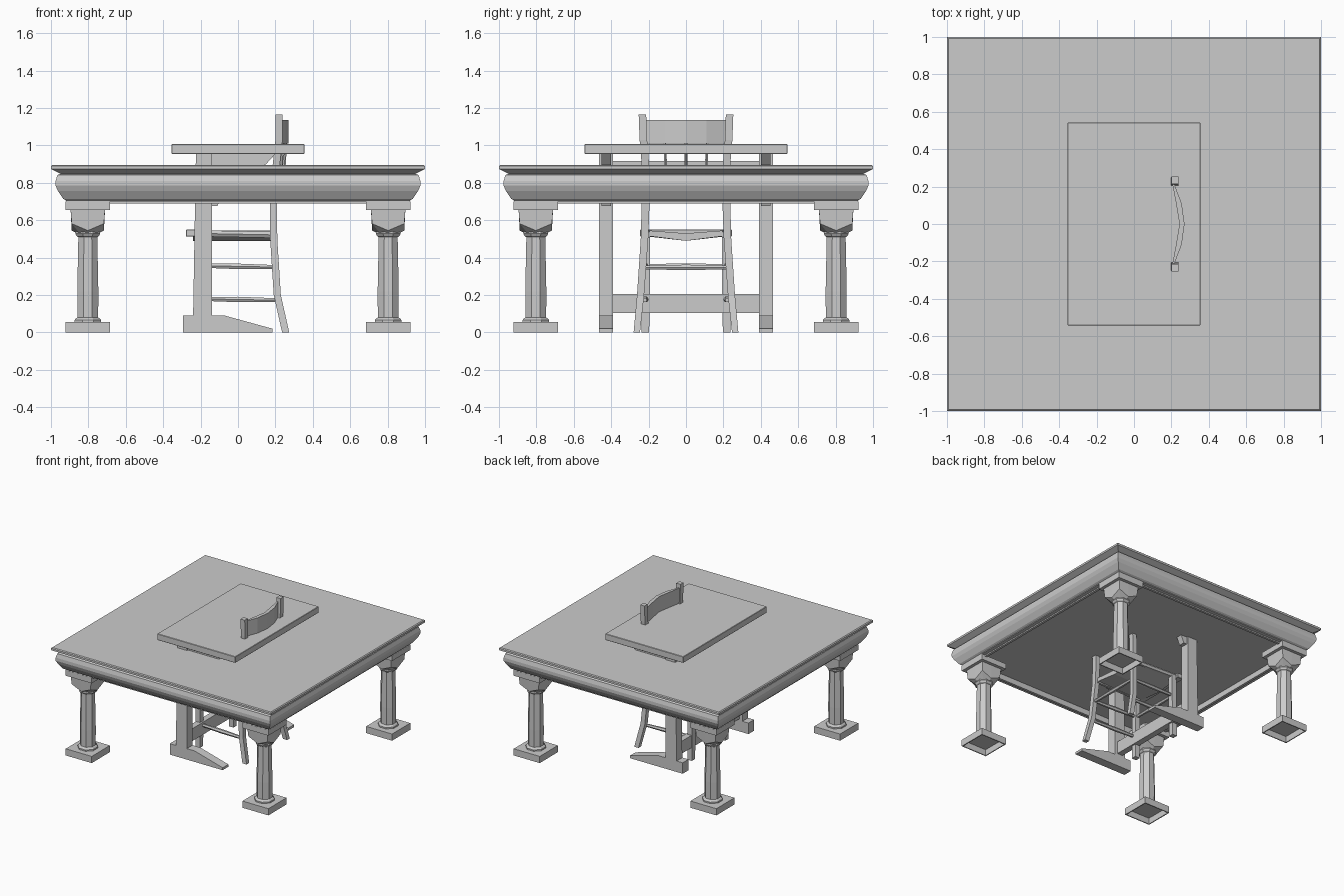
import bpy, bmesh, math
from mathutils import Vector

if "Cube" in bpy.data.objects:
    bpy.data.objects.remove(bpy.data.objects["Cube"])


def finish(name, bm):
    bmesh.ops.recalc_face_normals(bm, faces=bm.faces)
    me = bpy.data.meshes.new(name)
    bm.to_mesh(me)
    bm.free()
    ob = bpy.data.objects.new(name, me)
    bpy.context.collection.objects.link(ob)
    return ob


def loft(name, rings, start=True, end=True):
    """Skin a list of closed rings of points."""
    bm = bmesh.new()
    vs = [[bm.verts.new(p) for p in r] for r in rings]
    n = len(vs[0])
    for a, b in zip(vs, vs[1:]):
        for i in range(n):
            j = (i + 1) % n
            bm.faces.new((a[i], a[j], b[j], b[i]))
    if start:
        bm.faces.new(vs[0][::-1])
    if end:
        bm.faces.new(vs[-1])
    return finish(name, bm)


def rect(cx, cy, hx, hy, z):
    return [(cx - hx, cy - hy, z), (cx + hx, cy - hy, z),
            (cx + hx, cy + hy, z), (cx - hx, cy + hy, z)]


def box(name, x0, x1, y0, y1, z0, z1, bevel=0):
    c = ((x0 + x1) / 2, (y0 + y1) / 2, (x1 - x0) / 2, (y1 - y0) / 2)
    ob = loft(name, [rect(*c, z0), rect(*c, z1)])
    if bevel:
        m = ob.modifiers.new("bevel", 'BEVEL')
        m.width = bevel
        m.segments = 1
    return ob


def octagon(cx, cy, r, z):
    return [(cx + r * math.cos(math.radians(22.5 + 45 * k)),
             cy + r * math.sin(math.radians(22.5 + 45 * k)), z) for k in range(8)]


def rod(name, a, b, r, n=6, mid=1.0):
    """Round stick between two points, optionally fatter in the middle."""
    a, b = Vector(a), Vector(b)
    q = (b - a).to_track_quat('Z', 'Y')
    rings = []
    for t, s in ((0, 1), (0.5, mid), (1, 1)):
        c = a.lerp(b, t)
        rings.append([c + q @ Vector((r * s * math.cos(k * math.tau / n),
                                      r * s * math.sin(k * math.tau / n), 0)) for k in range(n)])
    return loft(name, rings)


# Large table: moulded edge, shallow recess underneath
profile = [(0.993, 0.896), (1.0, 0.89), (1.0, 0.874), (0.99, 0.869), (0.948, 0.848),
           (0.966, 0.842), (0.975, 0.81), (0.975, 0.785), (0.963, 0.757), (0.935, 0.715),
           (0.92, 0.706), (0.92, 0.7), (0.89, 0.7), (0.89, 0.69), (0.87, 0.69), (0.87, 0.735)]
loft("large_table_top", [rect(0, 0, h, h, z) for h, z in profile])

# Four column legs
for sx in (-1, 1):
    for sy in (-1, 1):
        cx, cy = sx * 0.803, sy * 0.803
        loft("column_plinth", [rect(cx, cy, h, h, z) for h, z in
                               ((0.11, 0.05), (0.11, 0.0), (0.118, 0.0), (0.118, 0.055))])
        loft("column_shaft", [octagon(cx, cy, r, z) for r, z in
                              ((0.077, 0.055), (0.077, 0.066), (0.068, 0.076), (0.06, 0.08),
                               (0.061, 0.22), (0.055, 0.5), (0.055, 0.51), (0.064, 0.515),
                               (0.072, 0.528), (0.066, 0.545))])
        # Cushion capital: square above, corners cut away to the neck
        rings = []
        for mid, zm, cor, zc in ((0.062, 0.532, 0.045, 0.532), (0.086, 0.545, 0.086, 0.582),
                                 (0.092, 0.655, 0.092, 0.655)):
            rings.append([(cx + mid, cy, zm), (cx + cor, cy + cor, zc),
                          (cx, cy + mid, zm), (cx - cor, cy + cor, zc),
                          (cx - mid, cy, zm), (cx - cor, cy - cor, zc),
                          (cx, cy - mid, zm), (cx + cor, cy - cor, zc)])
        loft("column_capital", rings)
        box("column_abacus", cx - 0.118, cx + 0.118, cy - 0.118, cy + 0.118, 0.655, 0.7)

# Desk: top, two side frames, stretchers
box("desk_top", -0.355, 0.355, -0.542, 0.542, 0.955, 1.007, 0.003)
side_parts = {
    "desk_foot": [(-0.295, 0), (0.185, 0), (0.185, 0.02), (-0.07, 0.09), (-0.295, 0.09)],
    "desk_post": [(-0.24, 0.09), (-0.14, 0.09), (-0.14, 0.955), (-0.225, 0.955)],
    "desk_bracket": [(-0.14, 0.675), (-0.11, 0.675), (-0.05, 0.82), (0.15, 0.9),
                     (0.2, 0.955), (-0.14, 0.955)],
}
for s in (-1, 1):
    for name, pts in side_parts.items():
        inset = 0.012 if name == "desk_bracket" else 0
        loft(name, [[(x, s * y, z) for x, z in pts] for y in (0.39 + inset, 0.464 - inset)])
box("desk_lower_stretcher", -0.215, -0.165, -0.39, 0.39, 0.105, 0.207)
box("desk_upper_stretcher", -0.215, -0.165, -0.39, 0.39, 0.82, 0.917)

# Chair legs, the rear pair continuing up as back posts
rear = [(0.255, 0.263, 0.0, 0.017), (0.21, 0.243, 0.2, 0.019), (0.191, 0.222, 0.5, 0.02),
        (0.19, 0.216, 0.69, 0.021), (0.205, 0.217, 0.9, 0.02), (0.219, 0.228, 1.03, 0.02),
        (0.219, 0.233, 1.165, 0.02)]
for s in (-1, 1):
    loft("chair_rear_leg", [rect(x, s * y, 0.019, h, z) for x, y, z, h in rear])
    loft("chair_front_leg", [rect(x, s * y, h, h, z) for x, y, z, h in
                             ((-0.2, 0.218, 0, 0.021), (-0.2, 0.214, 0.3, 0.022),
                              (-0.2, 0.212, 0.52, 0.02))])
    for z in (0.175, 0.352):
        rod("chair_side_rung", (-0.2, s * 0.212, z + 0.005), (0.2, s * 0.22, z - 0.002),
            0.012, mid=1.4)
    rod("chair_seat_rail", (-0.22, s * 0.215, 0.53), (0.19, s * 0.205, 0.522), 0.019)

# Chair seat: sagging in the middle, with a front roll
loft("chair_seat", [[(x, w, 0.545), (x, 0, 0.53), (x, -w, 0.545),
                     (x, -w, 0.515), (x, 0, 0.49), (x, w, 0.515)]
                    for x, w in ((-0.24, 0.22), (0.19, 0.195))])
box("chair_seat_front", -0.278, -0.225, -0.245, 0.245, 0.512, 0.55, 0.003)
rod("chair_back_rung", (0.2, -0.225, 0.348), (0.2, 0.225, 0.348), 0.012, mid=1.4)
rod("chair_front_rung", (-0.2, -0.215, 0.355), (-0.2, 0.215, 0.355), 0.012, mid=1.4)

# Chair back: crest with a folded front and bowed rear, lower rail, spindles
# each station: y, front x, rear x
bow = ((-0.215, 0.205, 0.215), (-0.11, 0.225, 0.255), (0, 0.243, 0.27),
       (0.11, 0.225, 0.255), (0.215, 0.205, 0.215))


def back_rail(name, z0, z1, dx):
    loft(name, [[(f + dx, y, z0), (r + dx, y, z0), (r + dx, y, z1), (f + dx, y, z1)]
                for y, f, r in bow])


back_rail("chair_crest_rail", 1.01, 1.135, 0)
back_rail("chair_lower_back_rail", 0.755, 0.795, -0.015)
for y in (-0.11, 0, 0.11):
    x = 0.256 - abs(y) * 0.145
    rod("chair_spindle", (x - 0.015, y * 0.95, 0.78), (x, y * 1.03, 1.02), 0.008)
